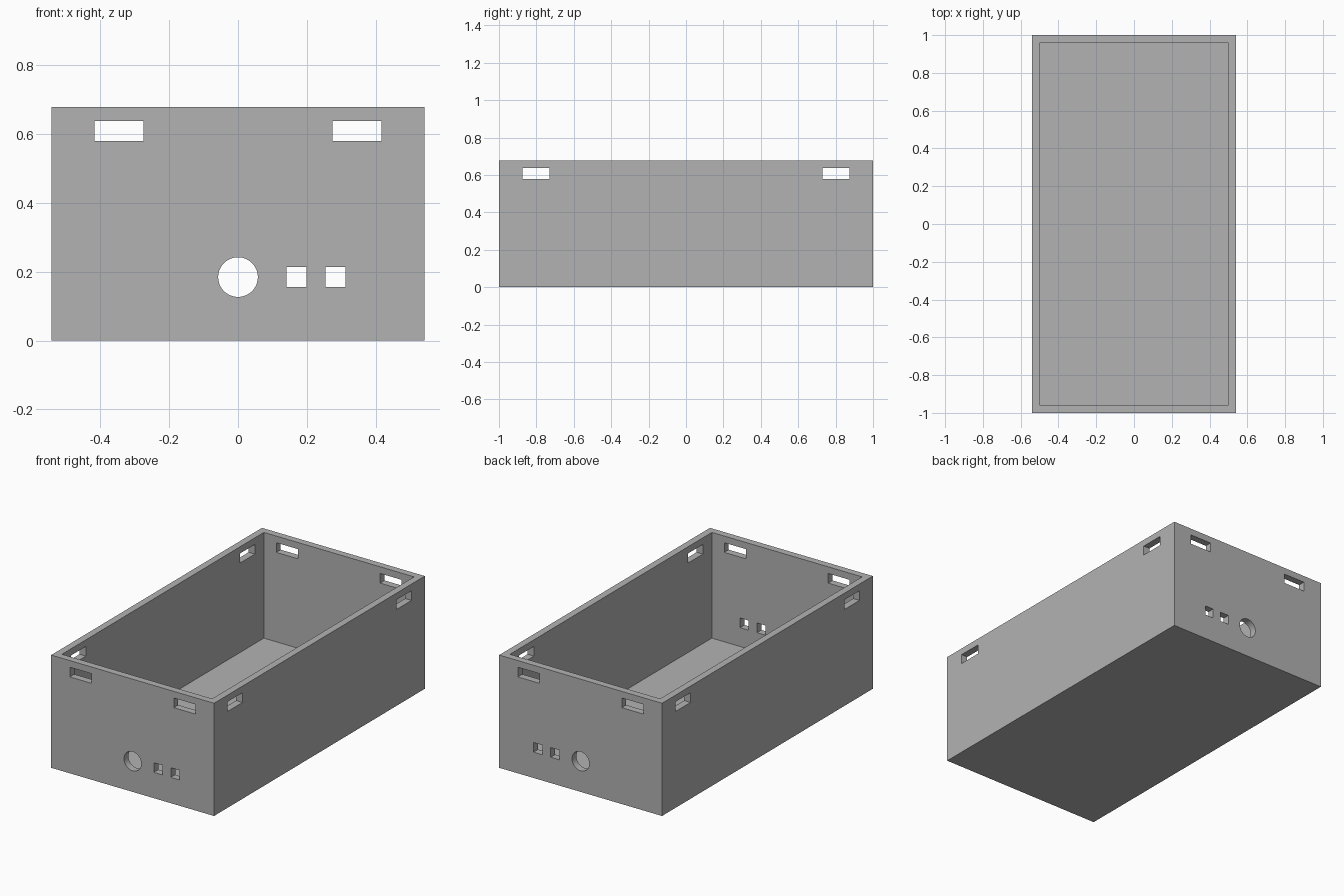
import bpy
from mathutils import Vector

cube = bpy.data.objects.get("Cube")
if cube:
    bpy.data.objects.remove(cube, do_unlink=True)

HALF_X, HALF_Y, HEIGHT, WALL = 0.541, 1.0, 0.677, 0.042

grey = bpy.data.materials.new("plain grey")
grey.use_nodes = True
grey.diffuse_color = (0.448, 0.448, 0.448, 1)
grey.node_tree.nodes["Principled BSDF"].inputs["Base Color"].default_value = grey.diffuse_color


def block(name, low, high):
    """Axis-aligned box between two corners."""
    low, high = Vector(low), Vector(high)
    bpy.ops.mesh.primitive_cube_add(size=1, location=(low + high) / 2)
    obj = bpy.context.object
    obj.name = name
    obj.scale = high - low
    bpy.ops.object.transform_apply(location=True, rotation=True, scale=True)
    obj.data.materials.append(grey)
    return obj


def cut(target, cutter):
    """Subtract the cutter and remove it."""
    cutter.hide_render = True
    mod = target.modifiers.new(cutter.name, "BOOLEAN")
    mod.operation = "DIFFERENCE"
    mod.solver = "EXACT"
    mod.object = cutter
    bpy.context.view_layer.objects.active = target
    bpy.ops.object.modifier_apply(modifier=mod.name)
    bpy.data.objects.remove(cutter, do_unlink=True)


# Open-topped box with a thick floor and walls
box = block("enclosure_box", (-HALF_X, -HALF_Y, 0), (HALF_X, HALF_Y, HEIGHT))
cut(box, block("cavity", (-HALF_X + WALL, -HALF_Y + WALL, WALL),
               (HALF_X - WALL, HALF_Y - WALL, HEIGHT + 0.2)))

# Clip slots near the rim, through both end walls and both side walls
SLOT_LOW, SLOT_HIGH, SLOT_HALF = 0.579, 0.637, 0.0715
for side in (-1, 1):
    x, y = side * 0.345, side * 0.802
    cut(box, block("end_slots", (x - SLOT_HALF, -1.2, SLOT_LOW), (x + SLOT_HALF, 1.2, SLOT_HIGH)))
    cut(box, block("side_slots", (-0.8, y - SLOT_HALF, SLOT_LOW), (0.8, y + SLOT_HALF, SLOT_HIGH)))

# Square ports in both end walls
PORT_Z, PORT_HALF = 0.184, 0.029
for x in (0.17, 0.283):
    cut(box, block("square_ports", (x - PORT_HALF, -1.2, PORT_Z - PORT_HALF),
                   (x + PORT_HALF, 1.2, PORT_Z + PORT_HALF)))

# Round port in both end walls
bpy.ops.mesh.primitive_cylinder_add(vertices=64, radius=0.0575, depth=2.4,
                                    location=(0, 0, PORT_Z), rotation=(1.5707963, 0, 0))
round_port = bpy.context.object
round_port.name = "round_ports"
round_port.data.materials.append(grey)
cut(box, round_port)

# Smooth the round bores, keep every other edge sharp
bpy.ops.object.select_all(action="DESELECT")
box.select_set(True)
bpy.context.view_layer.objects.active = box
bpy.ops.object.shade_smooth_by_angle(angle=0.5)
